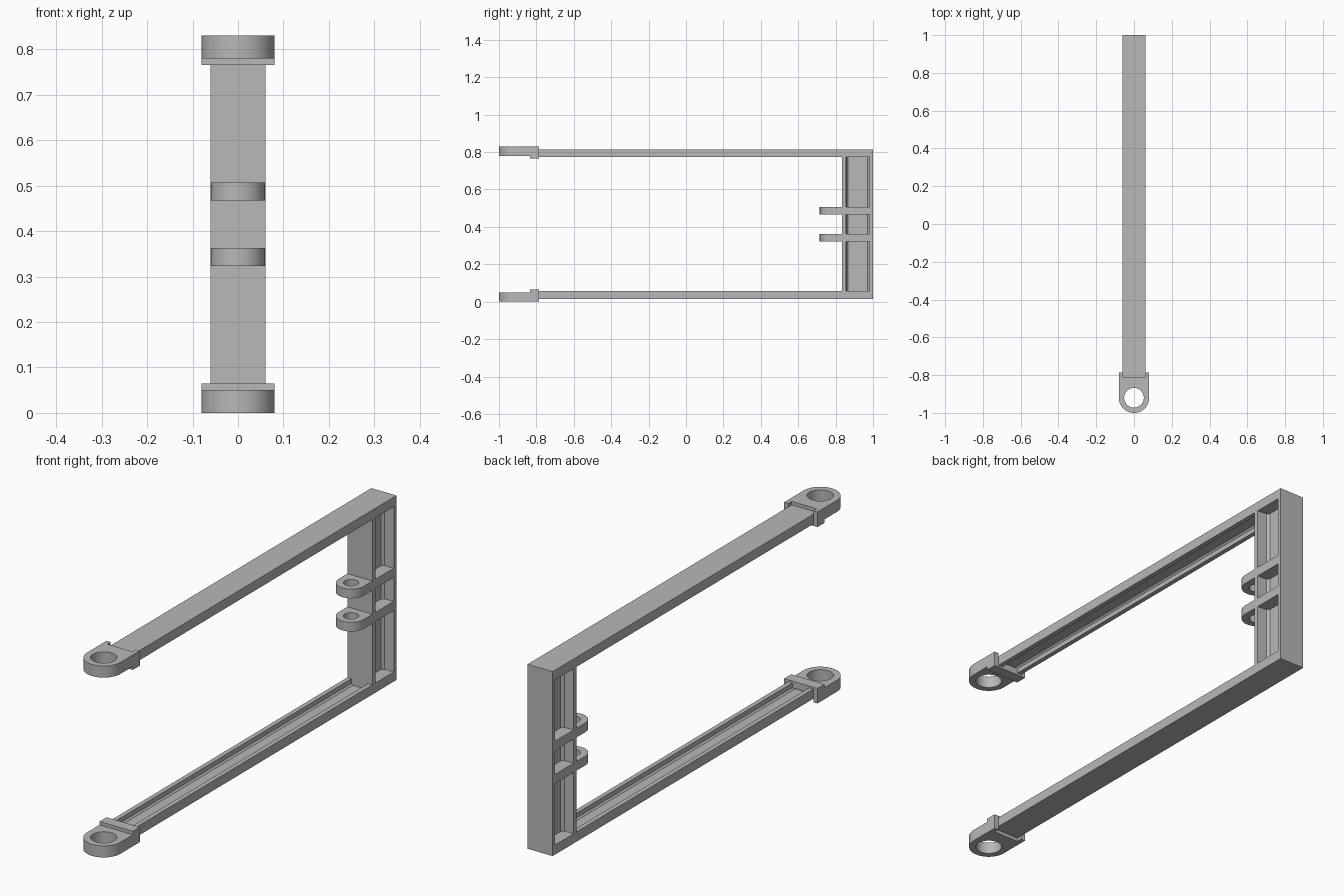
import bpy, bmesh, math
from mathutils import Vector

cube = bpy.data.objects.get("Cube")
if cube:
    bpy.data.objects.remove(cube, do_unlink=True)

H = 0.83                 # total height
ARM_LOW, ARM_HIGH = 0.015, 0.057

grey = bpy.data.materials.new("plain grey")
grey.use_nodes = True
grey.diffuse_color = (0.48, 0.48, 0.48, 1)
grey.node_tree.nodes["Principled BSDF"].inputs["Base Color"].default_value = grey.diffuse_color


def finish(name, bm, flip=False):
    """Turn a bmesh into an object, flipped top to bottom if asked."""
    if flip:
        for v in bm.verts:
            v.co.z = H - v.co.z
    bmesh.ops.recalc_face_normals(bm, faces=bm.faces)
    mesh = bpy.data.meshes.new(name)
    bm.to_mesh(mesh)
    bm.free()
    mesh.materials.append(grey)
    obj = bpy.data.objects.new(name, mesh)
    bpy.context.collection.objects.link(obj)
    return obj


def prism(name, outline, offset, flip=False):
    """Extrude a closed 3D outline by an offset."""
    bm = bmesh.new()
    face = bm.faces.new([bm.verts.new(p) for p in outline])
    out = bmesh.ops.extrude_face_region(bm, geom=[face], use_keep_orig=True)
    moved = [g for g in out["geom"] if isinstance(g, bmesh.types.BMVert)]
    bmesh.ops.translate(bm, verts=moved, vec=Vector(offset))
    return finish(name, bm, flip)


def box(name, x0, x1, y0, y1, z0, z1, flip=False):
    outline = [(x0, y0, z0), (x1, y0, z0), (x1, y1, z0), (x0, y1, z0)]
    return prism(name, outline, (0, 0, z1 - z0), flip)


def lug(name, cy, radius, hole, back, z0, z1, flip=False, steps=64):
    """Plate with a round nose, a square back and a through hole."""
    bm = bmesh.new()
    rings = []
    for z in (z0, z1):
        inner, outer = [], []
        for i in range(steps):
            a = 2 * math.pi * i / steps
            c, s = math.cos(a), math.sin(a)
            inner.append(bm.verts.new((hole * c, cy + hole * s, z)))
            if s > 1e-6:
                m = max(abs(c), abs(s))
                p = (radius * c / m, cy + (back - cy) * s / m, z)
            else:
                p = (radius * c, cy + radius * s, z)
            outer.append(bm.verts.new(p))
        rings += [inner, outer]
    in0, out0, in1, out1 = rings
    for a, b in ((in0, out0), (out0, out1), (out1, in1), (in1, in0)):
        for i in range(steps):
            j = (i + 1) % steps
            bm.faces.new((a[i], a[j], b[j], b[i]))
    obj = finish(name, bm, flip)
    bpy.ops.object.select_all(action="DESELECT")
    obj.select_set(True)
    bpy.context.view_layer.objects.active = obj
    bpy.ops.object.shade_smooth_by_angle(angle=math.radians(30))
    return obj


def mirrored(half):
    """Complete a half outline by reflecting it in x."""
    return half + [(-x, v) for x, v in reversed(half)]


# Channel section of the arms, open towards the inside of the frame
channel = mirrored([(0.06, ARM_LOW), (0.06, ARM_HIGH), (0.04, ARM_HIGH),
                    (0.04, 0.037), (0.033, 0.03)])

for level, flip in (("lower", False), ("upper", True)):
    # Long arm and the solid corner that carries the post
    prism(level + "_arm", [(x, -0.81, z) for x, z in channel], (0, 1.645, 0), flip)
    box(level + "_corner", -0.06, 0.06, 0.835, 1, ARM_LOW, ARM_HIGH, flip)
    # Pivot end with bridge and side cheeks gripping the arm
    lug(level + "_pivot_lug", -0.92, 0.08, 0.052, -0.81, 0, 0.05, flip)
    box(level + "_bridge", -0.08, 0.08, -0.835, -0.787, 0.035, 0.065, flip)
    for side, x0, x1 in (("right", -0.08, -0.06), ("left", 0.06, 0.08)):
        box(f"{level}_{side}_cheek", x0, x1, -0.81, -0.787, 0, 0.05, flip)
    # Small hinge lug that runs through the post as a rib
    lug(level + "_hinge_lug", 0.775, 0.06, 0.03, 0.985, 0.323, 0.363, flip)

# Back post with an I-shaped section and small root fillets
section = mirrored([(0.06, 0.835), (0.06, 0.855), (0.016, 0.857), (0.006, 0.867),
                    (0.006, 0.97), (0.016, 0.98), (0.06, 0.982), (0.06, 1)])
prism("back_post", [(x, y, ARM_HIGH) for x, y in section], (0, 0, H - 2 * ARM_HIGH))
